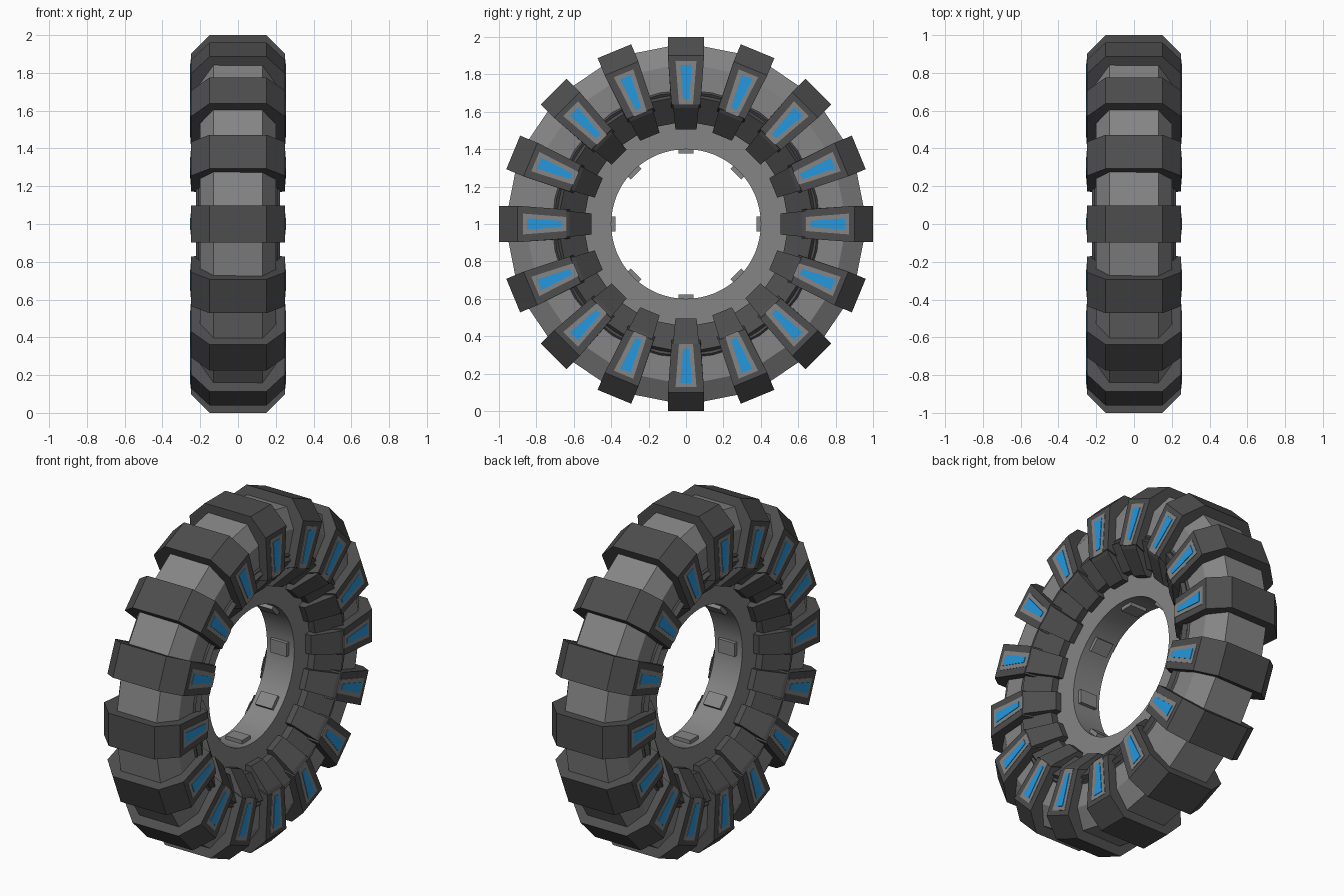
import bpy, bmesh, math
from mathutils import Matrix, Vector

if "Cube" in bpy.data.objects:
    bpy.data.objects.remove(bpy.data.objects["Cube"])

AXLE = Matrix.Translation((0, 0, 1))


def material(name, rgb):
    m = bpy.data.materials.new(name)
    m.diffuse_color = (*rgb, 1)
    m.use_nodes = True
    m.node_tree.nodes["Principled BSDF"].inputs["Base Color"].default_value = m.diffuse_color
    return m


dark = material("dark_rubber", (0.075, 0.075, 0.075))
grey = material("mid_grey", (0.235, 0.235, 0.235))
blue = material("bright_blue", (0.018, 0.31, 0.72))


def finish(name, bm, mat, smooth=False):
    bmesh.ops.recalc_face_normals(bm, faces=bm.faces[:])
    mesh = bpy.data.meshes.new(name)
    bm.to_mesh(mesh)
    bm.free()
    mesh.materials.append(mat)
    ob = bpy.data.objects.new(name, mesh)
    bpy.context.collection.objects.link(ob)
    if smooth:
        bpy.ops.object.select_all(action='DESELECT')
        ob.select_set(True)
        bpy.context.view_layer.objects.active = ob
        bpy.ops.object.shade_smooth_by_angle(angle=math.radians(25))
    return ob


def lathe(name, profile, sides, mat, smooth=False):
    """Closed (x, radius) profile turned around the axle."""
    bm = bmesh.new()
    rings = []
    for i in range(sides):
        rot = AXLE @ Matrix.Rotation(math.tau * i / sides, 4, 'X')
        rings.append([bm.verts.new(rot @ Vector((x, 0, r))) for x, r in profile])
    n = len(profile)
    for i in range(sides):
        a, b = rings[i], rings[(i + 1) % sides]
        for j in range(n):
            k = (j + 1) % n
            bm.faces.new((a[j], a[k], b[k], b[j]))
    return finish(name, bm, mat, smooth)


def blocks(name, profile, width, count, mat, offset=0.0, both=False):
    """(x, radius) profile extruded along the tread direction, repeated in a circle.
    width(r) gives the half width at a radius; both repeats it on the other side."""
    bm = bmesh.new()
    for i in range(count):
        rot = AXLE @ Matrix.Rotation(math.tau * (i + offset) / count, 4, 'X')
        for s in ((1, -1) if both else (1,)):
            a, b = [[bm.verts.new(rot @ Vector((s * x, t * width(r), r)))
                     for x, r in profile] for t in (-1, 1)]
            bm.faces.new(a)
            bm.faces.new(b[::-1])
            n = len(a)
            for j in range(n):
                k = (j + 1) % n
                bm.faces.new((a[j], b[j], b[k], a[k]))
    return finish(name, bm, mat)


def taper(r0, w0, r1, w1):
    return lambda r: w0 + (w1 - w0) * min(1, max(0, (r - r0) / (r1 - r0)))


def mirrored(half):
    return half + [(-x, r) for x, r in reversed(half)]


# Faceted tyre body
lathe("tyre_body", mirrored([(0.13, 0.968), (0.20, 0.86), (0.20, 0.68)]), 16, grey)

# Dark sloping inner sidewall
lathe("inner_sidewall", mirrored([(0.19, 0.725), (0.21, 0.705), (0.10, 0.55)]), 32, dark)

# Round hub with a plain bore
lathe("hub_ring", mirrored([(0.09, 0.58), (0.09, 0.40)]), 64, grey, True)

# Chunky treads wrapping over the tyre
blocks("treads", mirrored([(0.15, 1.0), (0.25, 0.90), (0.25, 0.64), (0.19, 0.62)]),
       taper(0.64, 0.078, 0.90, 0.097), 16, dark)

# Sloping blocks below each tread, and shorter ones between them
blocks("tread_roots", [(0.25, 0.645), (0.235, 0.62), (0.125, 0.505), (0.08, 0.505),
                       (0.08, 0.58), (0.19, 0.66)],
       taper(0.50, 0.056, 0.64, 0.07), 16, dark, both=True)
blocks("gap_blocks", [(0.20, 0.69), (0.222, 0.675), (0.13, 0.54), (0.08, 0.54),
                      (0.08, 0.58), (0.18, 0.69)],
       taper(0.54, 0.052, 0.68, 0.062), 16, dark, offset=0.5, both=True)


# Grey panels with blue inlays on the tread sides
def plate(x, r0, r1):
    return [(x - 0.006, r0), (x, r0), (x, r1), (x - 0.006, r1)]


blocks("side_panels", plate(0.252, 0.635, 0.872), taper(0.635, 0.037, 0.872, 0.056),
       16, grey, both=True)
blocks("blue_inlays", plate(0.255, 0.665, 0.85), taper(0.665, 0.016, 0.85, 0.031),
       16, blue, both=True)

# Small lugs inside the bore
blocks("bore_lugs", mirrored([(0.055, 0.41), (0.055, 0.377)]), lambda r: 0.04, 8, grey)
